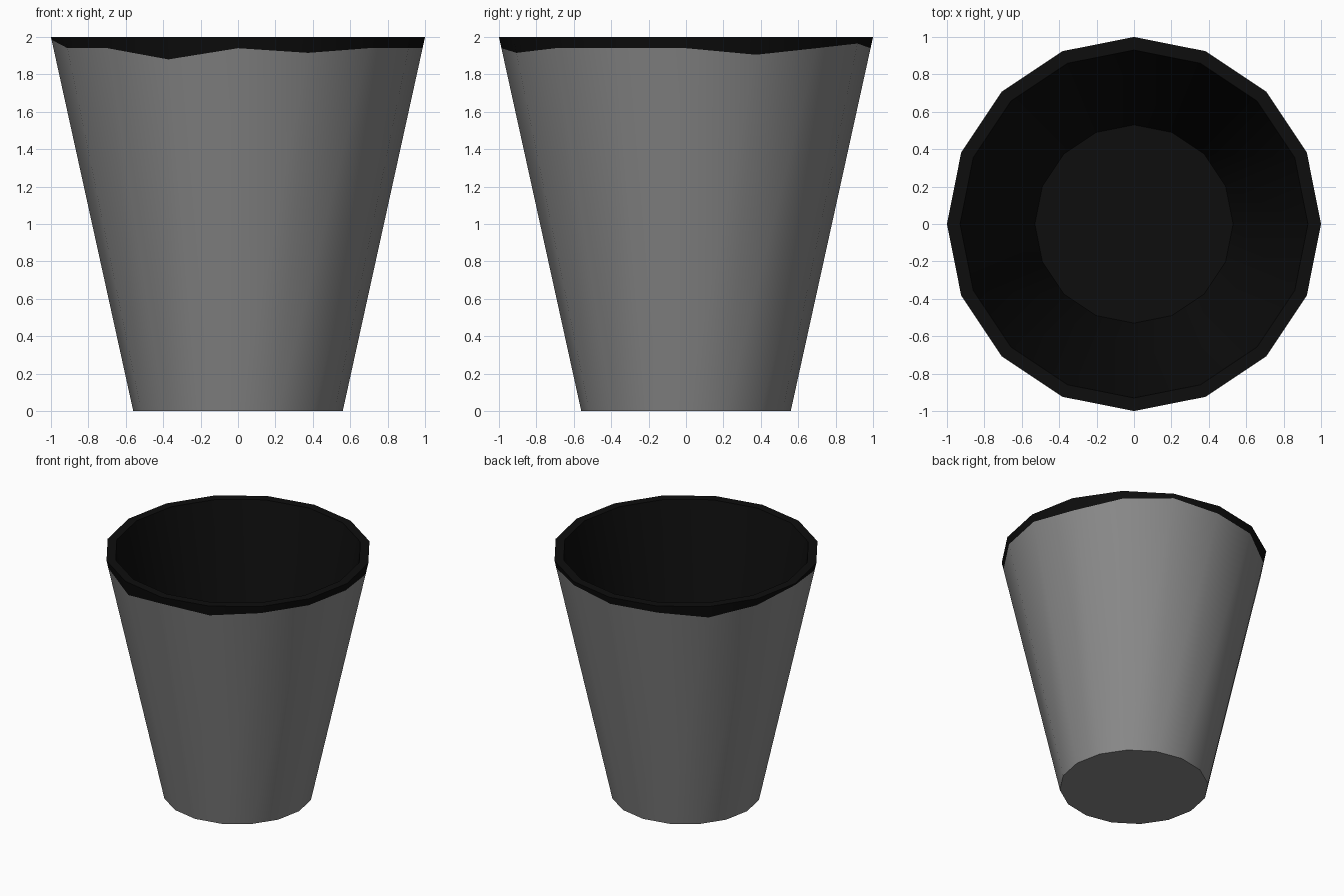
import bpy, bmesh, math

if "Cube" in bpy.data.objects:
    bpy.data.objects.remove(bpy.data.objects["Cube"])

SIDES = 16
TOP_R, BASE_R, HEIGHT = 1.0, 0.56, 2.0
# wavy lower edge of the dark rim, default height plus the uneven corners
edge_z = [1.94] * SIDES
for k, z in {1: 1.905, 3: 1.965, 6: 1.90, 8: 1.985, 11: 1.88, 13: 1.915}.items():
    edge_z[k] = z


def material(name, value):
    m = bpy.data.materials.new(name)
    m.diffuse_color = (value, value, value, 1)
    m.use_nodes = True
    m.node_tree.nodes["Principled BSDF"].inputs["Base Color"].default_value = m.diffuse_color
    return m


def wall_radius(z):
    return BASE_R + (TOP_R - BASE_R) * z / HEIGHT


def ring(bm, radii, heights):
    return [bm.verts.new((r * math.cos(2 * math.pi * k / SIDES),
                          r * math.sin(2 * math.pi * k / SIDES), z))
            for k, (r, z) in enumerate(zip(radii, heights))]


def level(bm, r, z):
    return ring(bm, [r] * SIDES, [z] * SIDES)


def bridge(bm, a, b):
    for k in range(SIDES):
        n = (k + 1) % SIDES
        bm.faces.new((a[k], a[n], b[n], b[k]))


def finish(bm, name, mat):
    me = bpy.data.meshes.new(name)
    bm.to_mesh(me)
    bm.free()
    ob = bpy.data.objects.new(name, me)
    bpy.context.collection.objects.link(ob)
    me.materials.append(mat)
    bpy.ops.object.select_all(action='DESELECT')
    ob.select_set(True)
    bpy.context.view_layer.objects.active = ob
    bpy.ops.object.shade_smooth_by_angle(angle=math.radians(30))


def wavy_edge(bm):
    return ring(bm, [wall_radius(z) for z in edge_z], edge_z)


# Grey outer wall with closed base
bm = bmesh.new()
base = level(bm, BASE_R, 0)
bridge(bm, base, wavy_edge(bm))
bm.faces.new(base[::-1])
finish(bm, "cup_wall", material("grey", 0.25))

# Dark rim band, lip, inner wall and inner floor
bm = bmesh.new()
rings = [wavy_edge(bm), level(bm, TOP_R, HEIGHT),
         level(bm, 0.93, HEIGHT), level(bm, 0.53, 0.1)]
for a, b in zip(rings, rings[1:]):
    bridge(bm, a, b)
bm.faces.new(rings[-1])
finish(bm, "cup_lining", material("black", 0.004))
